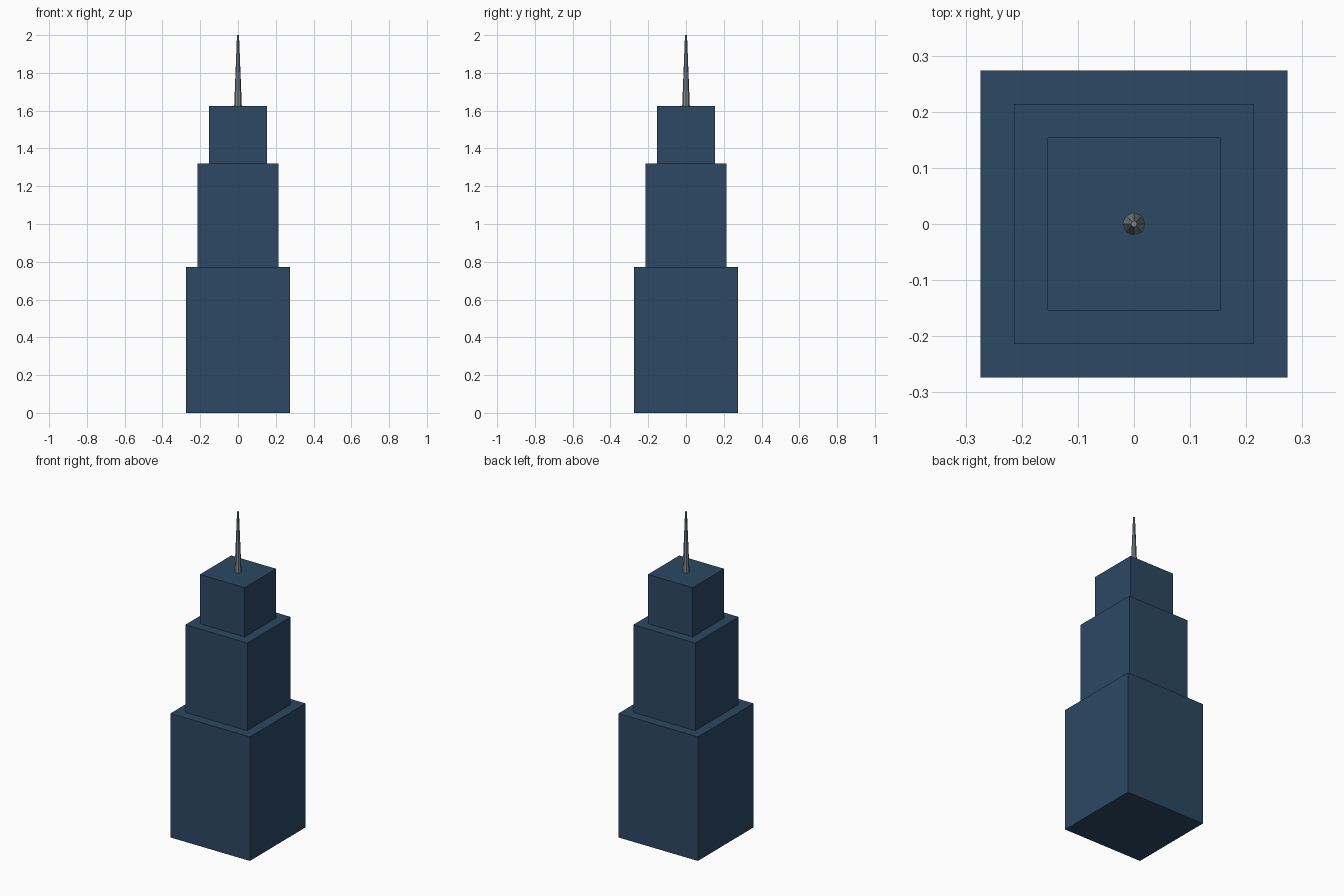
import bpy

if "Cube" in bpy.data.objects:
    bpy.data.objects.remove(bpy.data.objects["Cube"])


def material(name, color):
    mat = bpy.data.materials.new(name)
    mat.diffuse_color = (*color, 1.0)
    mat.use_nodes = True
    mat.node_tree.nodes["Principled BSDF"].inputs["Base Color"].default_value = mat.diffuse_color
    return mat


blue = material("blue_glass", (0.025, 0.065, 0.125))
steel = material("steel", (0.2, 0.25, 0.28))

# Stacked setback tiers: name, half width, top height
z = 0.0
for name, half, top in [("lower_tier", 0.274, 0.773),
                        ("middle_tier", 0.2135, 1.319),
                        ("upper_tier", 0.1545, 1.626)]:
    bpy.ops.mesh.primitive_cube_add(size=1, location=(0, 0, (z + top) / 2))
    tier = bpy.context.object
    tier.name = name
    tier.scale = (half * 2, half * 2, top - z)
    bpy.ops.object.transform_apply(location=False, rotation=False, scale=True)
    tier.data.materials.append(blue)
    z = top

# Tapered eight-sided spire on the roof
bpy.ops.mesh.primitive_cone_add(vertices=8, radius1=0.02, radius2=0.0055,
                                depth=2.0 - z, location=(0, 0, (2.0 + z) / 2))
spire = bpy.context.object
spire.name = "spire"
spire.data.materials.append(steel)
